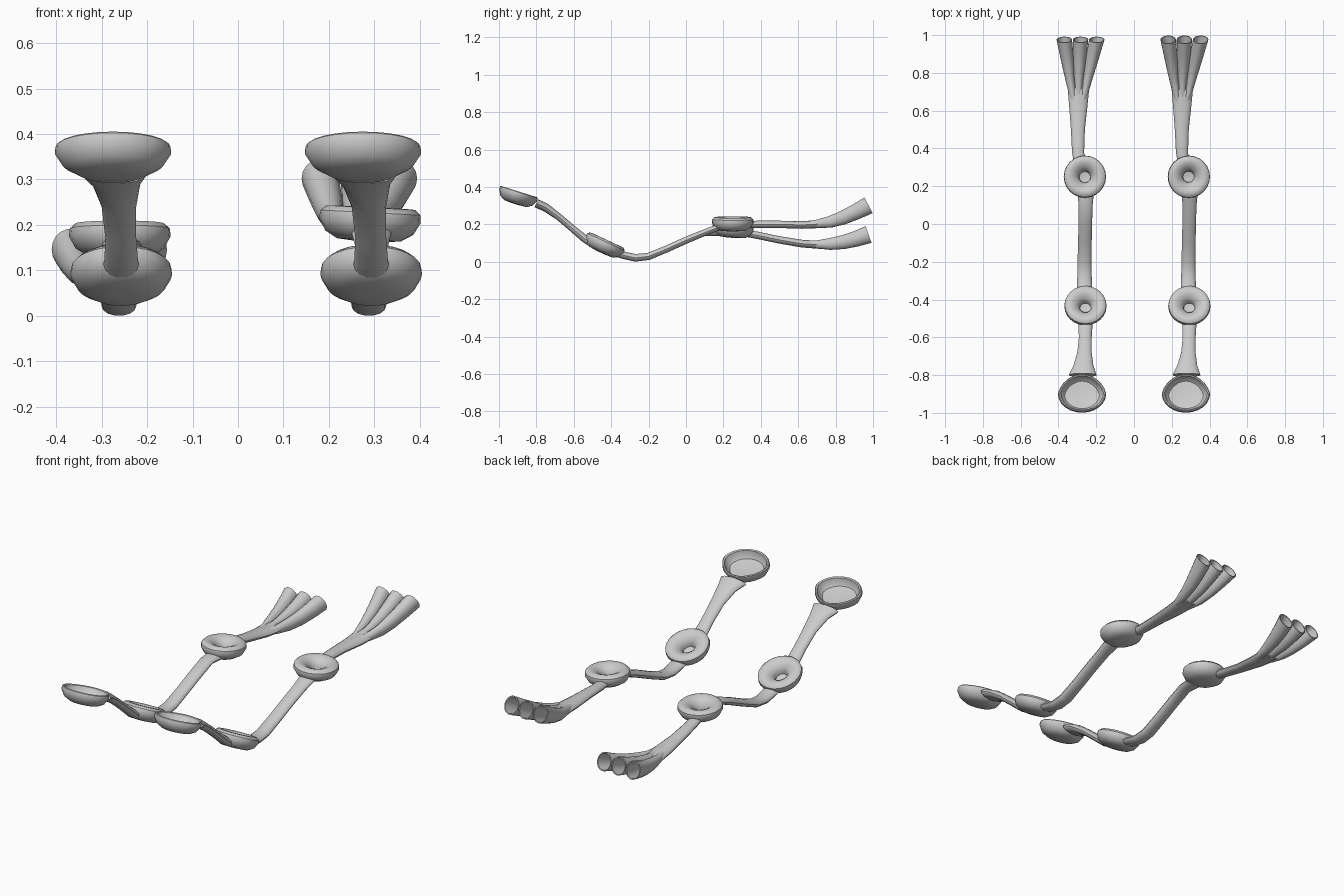
import bpy, bmesh
from math import sin, cos, pi, atan2, radians
from mathutils import Matrix, Vector

if "Cube" in bpy.data.objects:
    bpy.data.objects.remove(bpy.data.objects["Cube"])


def finish(name, bm, matrix=None):
    bmesh.ops.remove_doubles(bm, verts=bm.verts, dist=1e-5)
    bmesh.ops.recalc_face_normals(bm, faces=bm.faces)
    mesh = bpy.data.meshes.new(name)
    bm.to_mesh(mesh)
    bm.free()
    for p in mesh.polygons:
        p.use_smooth = True
    mesh.set_sharp_from_angle(angle=radians(40))
    obj = bpy.data.objects.new(name, mesh)
    if matrix:
        obj.matrix_world = matrix
    bpy.context.collection.objects.link(obj)
    return obj


def skin(bm, rings, cap=True):
    n = len(rings[0])
    loops = [[bm.verts.new(p) for p in ring] for ring in rings]
    for a, b in zip(loops, loops[1:]):
        for i in range(n):
            j = (i + 1) % n
            bm.faces.new((a[i], a[j], b[j], b[i]))
    if cap:
        bm.faces.new(loops[0])
        bm.faces.new(loops[-1])


def loft(name, secs, seg=14, hollow=0):
    """Elliptical sections (x, y, z, half width, half thickness) along y."""
    rings, inner = [], []
    for i, (x, y, z, w, t) in enumerate(secs):
        a, b = secs[max(i - 1, 0)], secs[min(i + 1, len(secs) - 1)]
        frame = Matrix.Translation((x, y, z)) @ Matrix.Rotation(
            atan2(b[2] - a[2], b[1] - a[1]), 4, 'X')
        circle = [(cos(2 * pi * k / seg), sin(2 * pi * k / seg)) for k in range(seg)]
        rings.append([frame @ Vector((w * c, 0, t * s)) for c, s in circle])
        inner.append([frame @ Vector((.88 * w * c, 0, .88 * t * s)) for c, s in circle])
    if hollow:
        rings += inner[::-1][:hollow]
    bm = bmesh.new()
    skin(bm, rings)
    return finish(name, bm)


def dish(name, profile, outline, loc, tilt, roll=0, seg=24):
    """Profile (scale, z) swept round an outline."""
    bm = bmesh.new()
    rings = [[(r * outline(2 * pi * k / seg)[0], r * outline(2 * pi * k / seg)[1], z)
              for k in range(seg)] for r, z in profile]
    skin(bm, rings)
    m = (Matrix.Translation(loc) @ Matrix.Rotation(radians(tilt), 4, 'X')
         @ Matrix.Rotation(radians(roll), 4, 'Y'))
    return finish(name, bm, m)


RING = [(.025, -.042), (.07, -.038), (.097, -.022), (.112, .005), (.11, .022), (.098, .033),
        (.08, .034), (.06, .026), (.042, .012), (.032, -.004), (.029, -.022), (.01, -.026)]
BOWL = [(.2, -.07), (.6, -.067), (.85, -.05), (1, -.02), (.99, -.004), (.95, 0),
        (.89, -.004), (.84, -.025), (.72, -.042), (.3, -.048)]


def round_outline(a):
    return cos(a), sin(a)


def egg_outline(a):
    return .128 * cos(a) * (1 - .18 * max(0, sin(a))), .106 * sin(a)


def tool(side, dx, ring_z, ring_tilt, ring_roll, tail_z, tube_z):
    # spoon bowl with flared neck
    dish(side + "_spoon_bowl", BOWL, egg_outline, (dx - .275, -.892, .375), -17.5)
    loft(side + "_spoon_neck", [
        (dx - .272, -.80, .313, .074, .024), (dx - .268, -.75, .29, .053, .023),
        (dx - .262, -.68, .24, .038, .019), (dx - .258, -.6, .172, .034, .019),
        (dx - .257, -.54, .122, .037, .021), (dx - .257, -.5, .097, .043, .021)])
    # two cupped finger rings joined by the curved handle
    dish(side + "_front_ring", RING, round_outline, (dx - .257, -.437, .086), -25)
    dish(side + "_rear_ring", RING, round_outline, (dx - .26, .25, ring_z), ring_tilt, ring_roll)
    loft(side + "_handle", [
        (dx - .262, -.39, .056, .046, .02), (dx - .262, -.34, .036, .04, .02),
        (dx - .262, -.27, .021, .038, .021), (dx - .262, -.2, .029, .037, .02),
        (dx - .26, -.1, .07, .036, .019), (dx - .258, 0, .115, .036, .019),
        (dx - .256, .1, .156, .037, .018), (dx - .256, .19, ring_z - .014, .046, .018)])
    # tapered tail
    tail = [(-.285, .3, .03, .018), (-.296, .38, .032, .02), (-.297, .5, .037, .02),
            (-.295, .62, .048, .021), (-.294, .75, .06, .022)]
    loft(side + "_tail", [(dx + x, y, z, w, t) for (x, y, w, t), z in zip(tail, tail_z)])
    # three open tubes fanned out at the back
    for i, part in ((-1, "left"), (0, "middle"), (1, "right")):
        spots = [(-.296, .016, .62, .014, .012), (-.294, .034, .7, .02, .022),
                 (-.292, .048, .77, .025, .032), (-.289, .06, .84, .032, .038),
                 (-.286, .073, .91, .037, .043), (-.283, .086, .976, .041, .048)]
        loft(f"{side}_{part}_tube", [
            (dx + x + i * gap, y, z, w, t)
            for (x, gap, y, w, t), z in zip(spots, tube_z)], 18, hollow=4)


tool("left", 0, .17, -4, 0, (.155, .142, .117, .097, .088), (.099, .093, .095, .105, .123, .146))
tool("right", .55, .205, 0, 3, (.197, .2, .2, .197, .203), (.2, .203, .213, .236, .268, .302))
